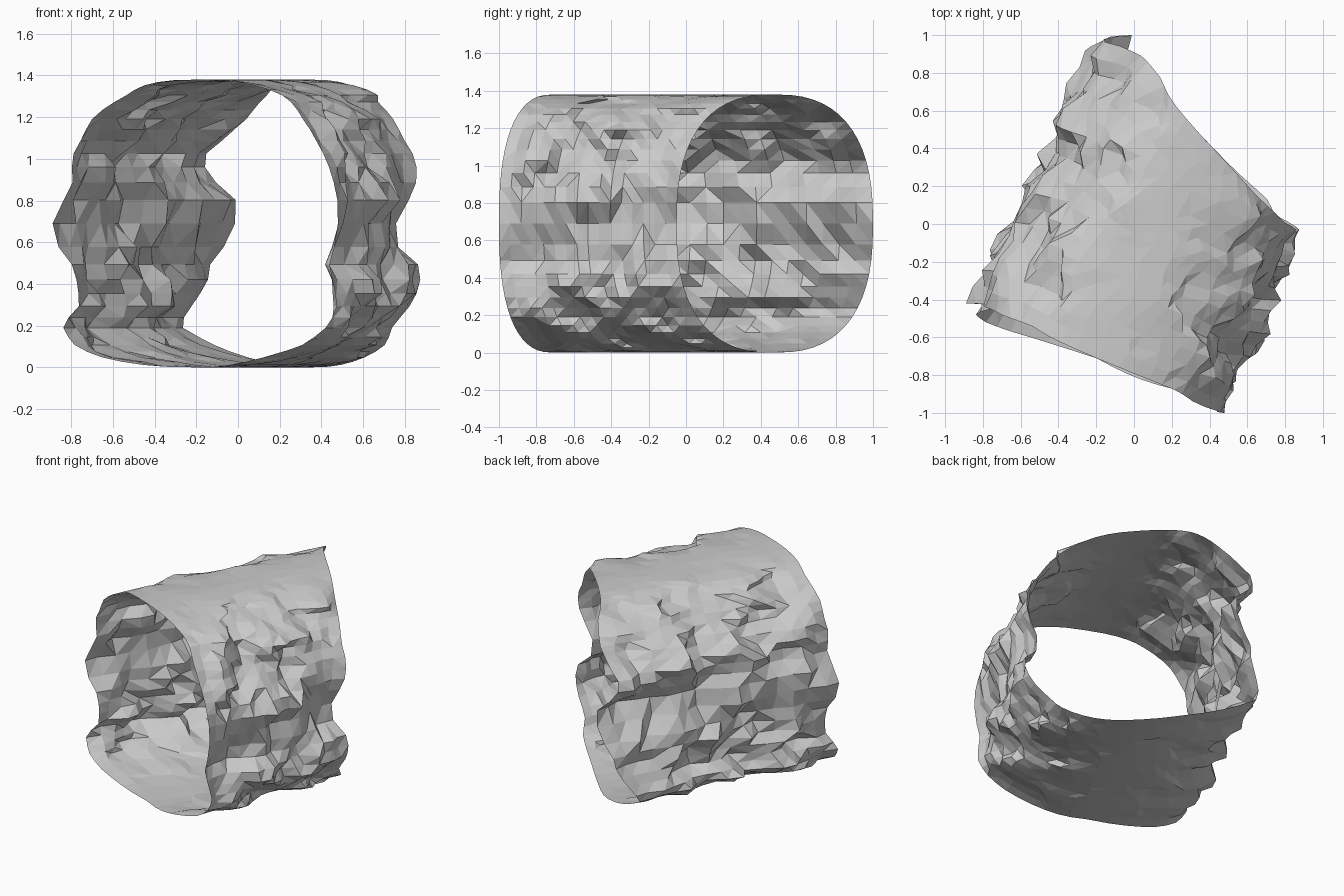
import bpy
import bmesh
import math
from mathutils import Vector, noise

if "Cube" in bpy.data.objects:
    bpy.data.objects.remove(bpy.data.objects["Cube"], do_unlink=True)

RING, ROWS = 60, 17
HALF_HEIGHT = 0.69
ROUNDNESS = 2 / 2.5

# Tunnel mouths: centre and sideways half-width vector on the ground plan
FRONT = Vector((-0.2, -0.71)), Vector((0.7, -0.29))
BACK = Vector((0.35, 0.475)), Vector((0.5, -0.525))

# Sideways wall relief in hundredths, from the floor up in even steps
STEP = 0.1
FRONT_LEFT_EDGE = (-8, 5, 7, 5, -1, -5, -3, -2, -2, -3, -4, -5, -4, 1, 0)
FRONT_RIGHT_EDGE = (-10, -13, -8, 7, 10, 9, 2, 1, 6, 10, 6, 7, 5, 7, 0)
BACK_LEFT_EDGE = (0, 3, -1, 3, 5, 2, -11, -9, -3, 2, 3, 0, 0, -1, 0)
BACK_RIGHT_EDGE = (0, -13, -23, -12, -2, 1, 10, 14, 14, 2, -6, 3, 9, 8, 0)


def lerp(a, b, t):
    return a + (b - a) * t


def relief(profile, z):
    i = min(int(z / STEP), len(profile) - 2)
    return lerp(profile[i], profile[i + 1], z / STEP - i) / 100


def signed_power(v):
    return math.copysign(abs(v) ** ROUNDNESS, v)


def rock_point(angle, t):
    """Rounded section swept between the mouths, roughened along x."""
    side = signed_power(math.cos(angle))
    z = HALF_HEIGHT * (1 + signed_power(math.sin(angle)))
    plan = lerp(FRONT[0], BACK[0], t) + side * lerp(FRONT[1], BACK[1], t)
    if side > 0:
        start, end = FRONT_LEFT_EDGE, BACK_LEFT_EDGE
    else:
        start, end = FRONT_RIGHT_EDGE, BACK_RIGHT_EDGE
    edge_shift = lerp(relief(start, z), relief(end, z), t)
    edge_shift *= min(1, abs(side) * 2)
    p = Vector((plan.x, plan.y, z))
    bumps = 0.13 * noise.noise(p * 4.5) + 0.07 * noise.noise(p * 11)
    p.x += edge_shift + bumps * min(1, 2.5 * math.sin(math.pi * t))
    return p


# Open tunnel shell
bm = bmesh.new()
rows = [[bm.verts.new(rock_point(math.tau * k / RING, r / (ROWS - 1)))
         for k in range(RING)] for r in range(ROWS)]
for near, far in zip(rows, rows[1:]):
    for k in range(RING):
        n = (k + 1) % RING
        bm.faces.new((near[k], near[n], far[n], far[k]))
bmesh.ops.recalc_face_normals(bm, faces=bm.faces)
bmesh.ops.triangulate(bm, faces=bm.faces)

mesh = bpy.data.meshes.new("cave_tunnel")
bm.to_mesh(mesh)
bm.free()
tunnel = bpy.data.objects.new("cave_tunnel", mesh)
bpy.context.collection.objects.link(tunnel)

# Plain grey stone
stone = bpy.data.materials.new("grey_stone")
stone.use_nodes = True
colour = (0.6, 0.6, 0.6, 1)
stone.diffuse_color = colour
stone.node_tree.nodes["Principled BSDF"].inputs["Base Color"].default_value = colour
mesh.materials.append(stone)
